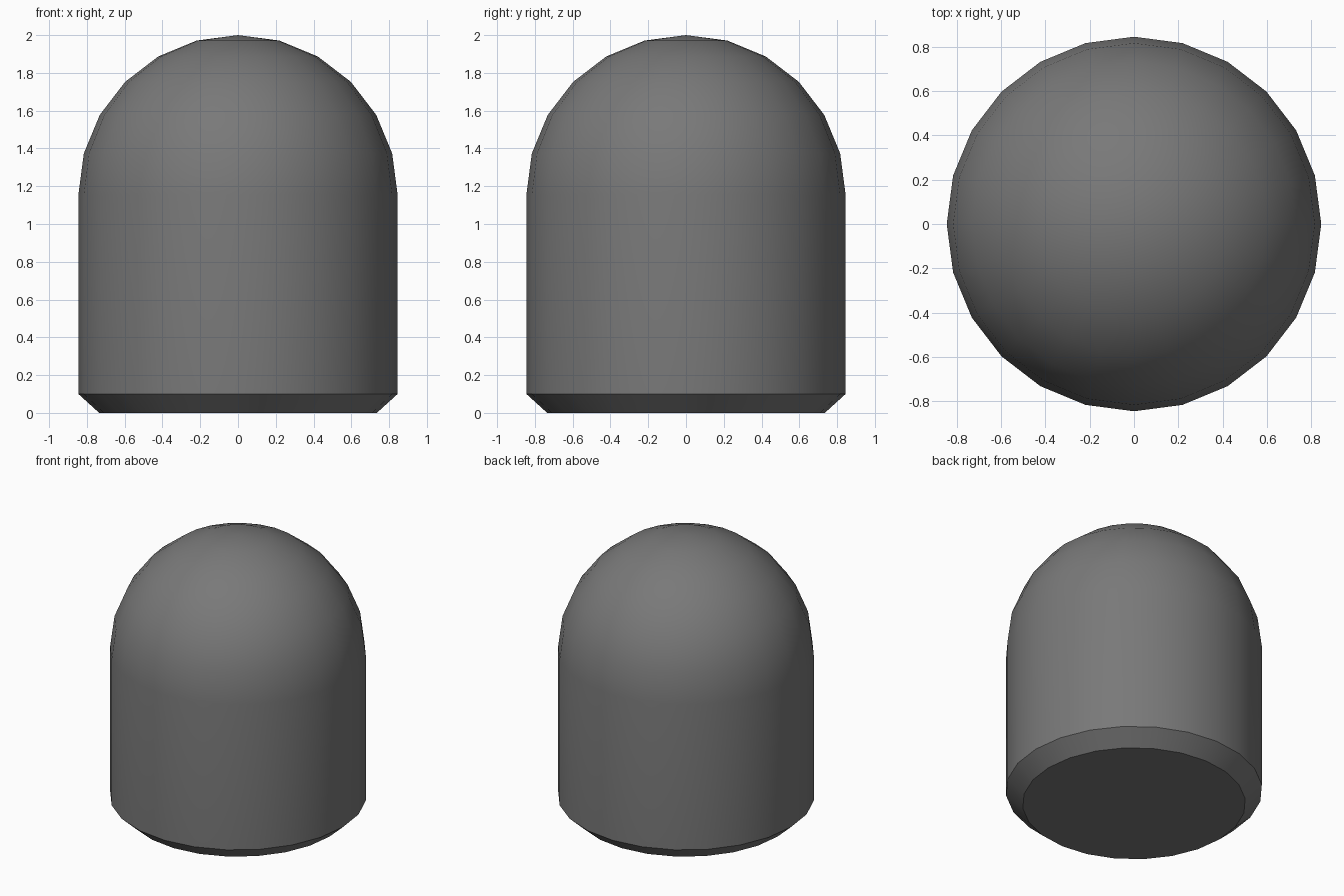
import bpy, bmesh, math

if "Cube" in bpy.data.objects:
    bpy.data.objects.remove(bpy.data.objects["Cube"])

SIDES = 24
RADIUS = 0.845
DOME_Z = 1.155

# Single grey finish
grey = bpy.data.materials.new("mid_grey")
grey.diffuse_color = (0.19, 0.19, 0.19, 1)
grey.use_nodes = True
grey.node_tree.nodes["Principled BSDF"].inputs["Base Color"].default_value = grey.diffuse_color

# Half profile: chamfered foot, straight wall, quarter-circle dome
profile = [(0.735, 0.0), (RADIUS, 0.10)]
for i in range(6):
    a = math.radians(15 * i)
    profile.append((RADIUS * math.cos(a), DOME_Z + RADIUS * math.sin(a)))

# Revolve the profile into rings
bm = bmesh.new()
rings = []
for r, z in profile:
    rings.append([bm.verts.new((r * math.cos(2 * math.pi * k / SIDES),
                                r * math.sin(2 * math.pi * k / SIDES), z))
                  for k in range(SIDES)])
for lower, upper in zip(rings, rings[1:]):
    for k in range(SIDES):
        n = (k + 1) % SIDES
        bm.faces.new((lower[k], lower[n], upper[n], upper[k]))

# Dome tip and flat base
tip = bm.verts.new((0, 0, DOME_Z + RADIUS))
for k in range(SIDES):
    bm.faces.new((rings[-1][k], rings[-1][(k + 1) % SIDES], tip))
bm.faces.new(list(reversed(rings[0])))
bmesh.ops.recalc_face_normals(bm, faces=bm.faces[:])

mesh = bpy.data.meshes.new("domed_body")
bm.to_mesh(mesh)
bm.free()
mesh.materials.append(grey)
body = bpy.data.objects.new("domed_body", mesh)
bpy.context.collection.objects.link(body)

# Smooth wall and dome, sharp chamfer edges
bpy.context.view_layer.objects.active = body
body.select_set(True)
bpy.ops.object.shade_smooth_by_angle(angle=math.radians(30))
